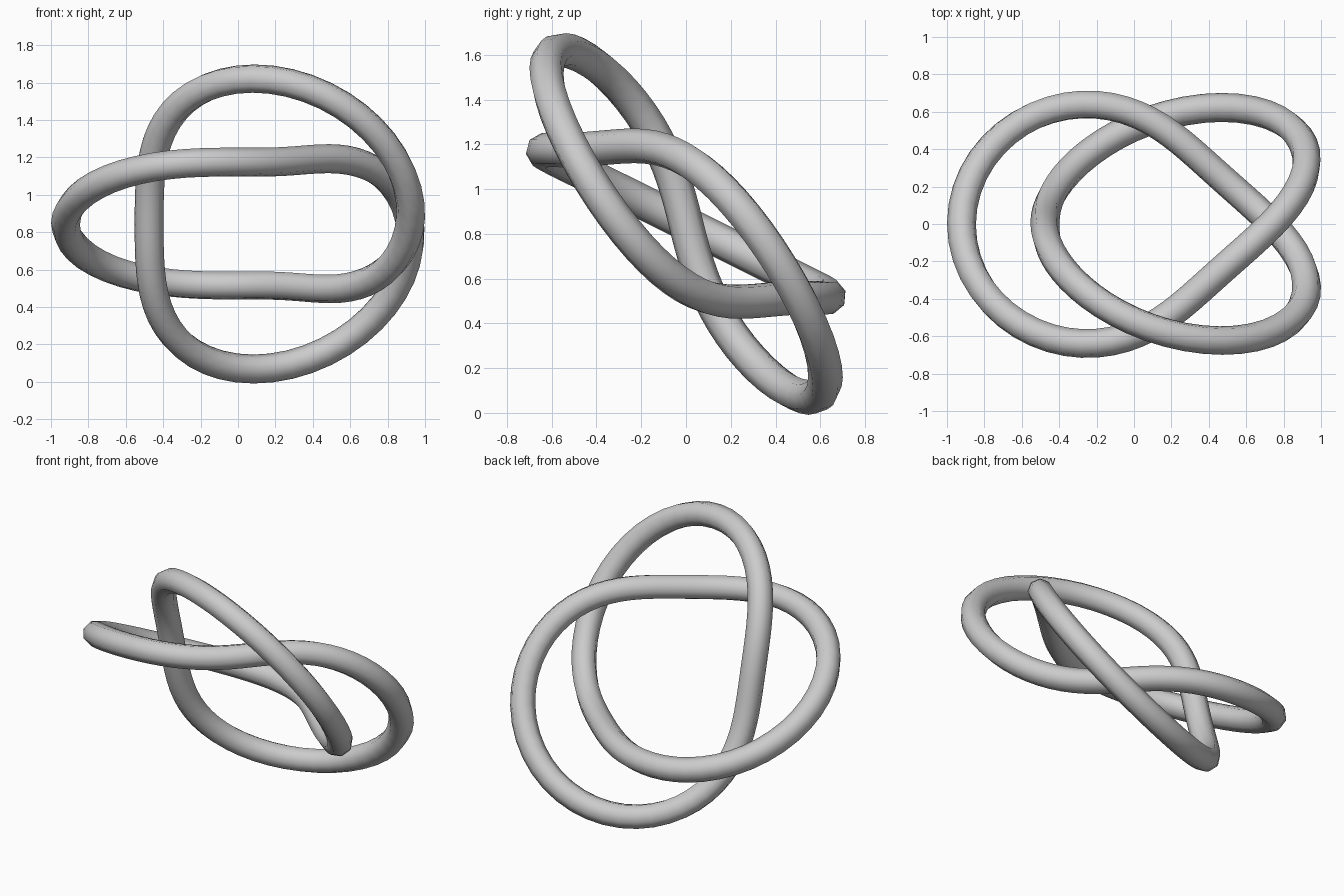
import bpy
from math import sin, cos, pi, sqrt

cube = bpy.data.objects.get("Cube")
if cube:
    bpy.data.objects.remove(cube, do_unlink=True)

RING = 0.782        # main ring radius
COIL = 0.2234       # winding radius around the ring
TUBE = 0.0775       # thickness of the strand
SEGMENTS = 128
SHIFT_X, LIFT_Z = 0.083, 0.845

# Plain grey material
grey = bpy.data.materials.new("plain_grey")
grey.use_nodes = True
tone = (0.6, 0.6, 0.6, 1)
grey.diffuse_color = tone
grey.node_tree.nodes["Principled BSDF"].inputs["Base Color"].default_value = tone


def knot_point(t):
    """Trefoil winding on a ring, tilted 45 degrees about the x axis."""
    reach = RING + COIL * cos(3 * t)
    along, height = reach * sin(2 * t), COIL * sin(3 * t)
    return (SHIFT_X - reach * cos(2 * t),
            -(along + height) / sqrt(2),
            LIFT_Z + (along - height) / sqrt(2))


# Closed path with a round eight-sided section
path = bpy.data.curves.new("knot_tube", "CURVE")
path.dimensions = "3D"
path.bevel_depth = TUBE
path.bevel_resolution = 2
spline = path.splines.new("POLY")
spline.points.add(SEGMENTS - 1)
for i, point in enumerate(spline.points):
    point.co = (*knot_point(2 * pi * i / SEGMENTS), 1)
spline.use_cyclic_u = True
path.materials.append(grey)

# Turn the path into a smooth mesh
knot = bpy.data.objects.new("knot_tube", path)
bpy.context.collection.objects.link(knot)
bpy.ops.object.select_all(action="DESELECT")
knot.select_set(True)
bpy.context.view_layer.objects.active = knot
bpy.ops.object.convert(target="MESH")
bpy.ops.object.shade_smooth()
